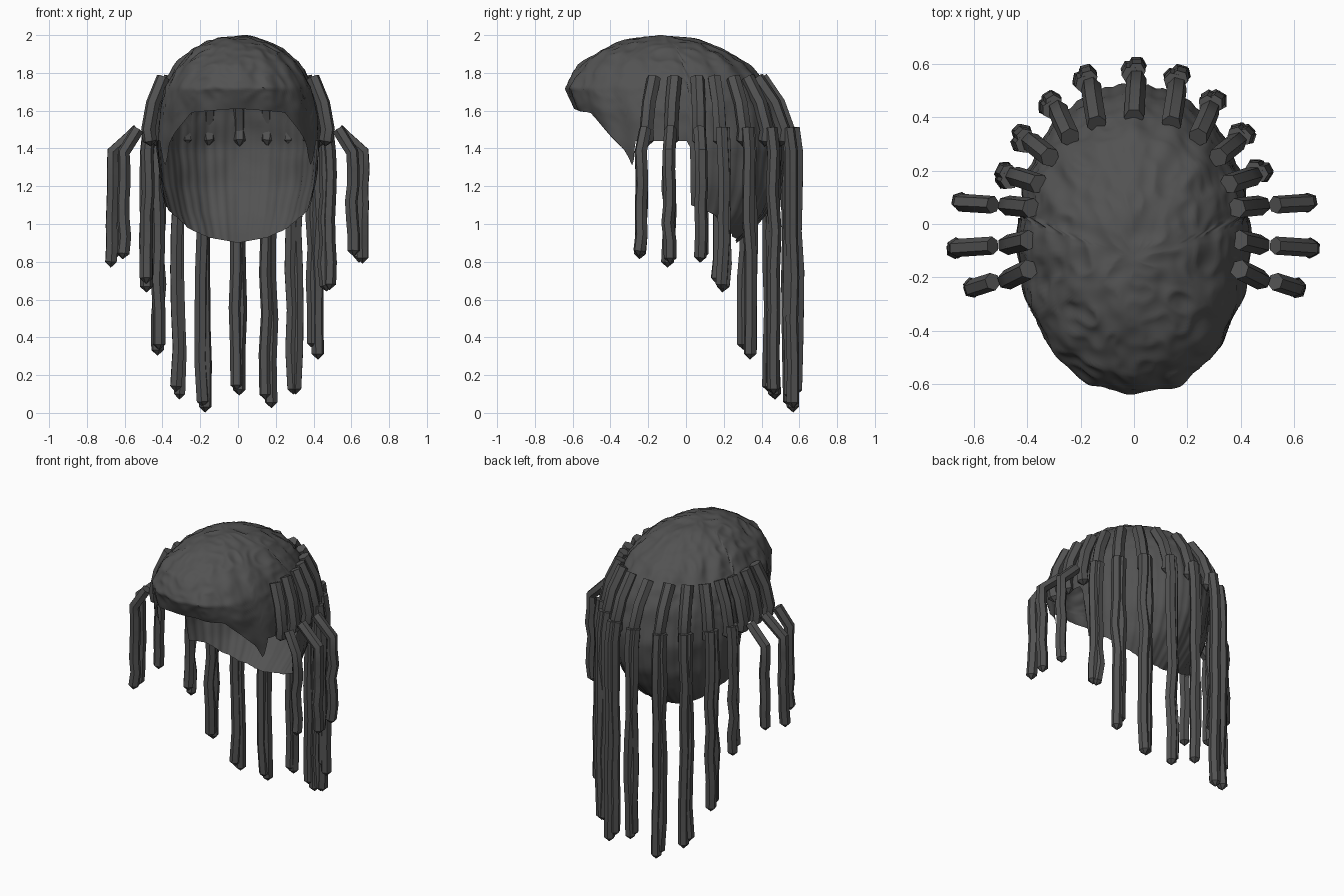
import bpy, bmesh, math, random
from mathutils import Vector, noise

if "Cube" in bpy.data.objects:
    bpy.data.objects.remove(bpy.data.objects["Cube"])

random.seed(4)
hair = bpy.data.materials.new("dark_hair")
hair.diffuse_color = (0.085, 0.085, 0.085, 1)
hair.use_nodes = True
hair.node_tree.nodes["Principled BSDF"].inputs["Base Color"].default_value = hair.diffuse_color


def lerp_table(rows, key):
    """Linear interpolation of all columns of a table by its first column."""
    if key <= rows[0][0]:
        return rows[0][1:]
    for a, b in zip(rows, rows[1:]):
        if key <= b[0]:
            t = (key - a[0]) / (b[0] - a[0])
            return [p + (q - p) * t for p, q in zip(a[1:], b[1:])]
    return rows[-1][1:]


def finish(name, bm, angle):
    me = bpy.data.meshes.new(name)
    bm.to_mesh(me)
    bm.free()
    ob = bpy.data.objects.new(name, me)
    bpy.context.collection.objects.link(ob)
    me.materials.append(hair)
    bpy.context.view_layer.objects.active = ob
    ob.select_set(True)
    bpy.ops.object.shade_smooth_by_angle(angle=math.radians(angle))
    ob.select_set(False)
    return ob


# Hair cap: height -> half width, front y, back y
sections = [(1.995, 0, -.13, -.13), (1.97, .15, -.33, .07), (1.92, .24, -.45, .2),
            (1.84, .33, -.56, .33), (1.72, .40, -.635, .43), (1.6, .43, -.585, .49),
            (1.4, .44, -.51, .53), (1.2, .42, -.47, .50), (1.06, .38, -.4, .43),
            (.97, .34, -.35, .35), (.89, .3, -.3, .25)]
sections = [(math.sqrt(1.995 - r[0]),) + r[1:] for r in sections]
# Lower edge: angle from the front -> height (fringe, sideburn, ear gap, nape)
rim = [(0, 1.61), (32, 1.59), (45, 1.49), (55, 1.4), (62, 1.3), (66, 1.44),
       (97, 1.44), (99, 1.1), (115, 1.05), (130, .98), (150, .93), (180, .9)]

bm = bmesh.new()
N, R = 200, 60
rings = []
for j in range(1, R + 1):
    ring = []
    for i in range(N):
        deg = 360 * i / N
        a = math.radians(deg)
        zr = lerp_table(rim, min(deg, 360 - deg))[0]
        u = math.sqrt(1.995 - zr) * j / R
        w, yf, yb = lerp_table(sections, u)
        yc = -.13 + .08 * min(1, w / .4)
        # front half is squarer in plan than the back half
        e = .86 if math.cos(a) > 0 else 1
        c = math.copysign(abs(math.cos(a)) ** e, math.cos(a))
        sn = math.copysign(abs(math.sin(a)) ** e, math.sin(a))
        p = Vector((w * sn, yc - (yc - yf if c > 0 else yb - yc) * c, 1.995 - u * u))
        # clumped waves, wrinkles on the crown, fine strands at the nape
        crown = min(1, max(0, (p.z - 1.45) * 4))
        d = .01 * noise.noise(p * 8)
        d += crown * .018 * (.22 - abs(noise.noise(p * 13 + Vector((5, 2, 1)))))
        d += .005 * math.cos(16 * a) * max(0, min(1, (w - .15) / .2))
        if zr < 1.2:
            d += .003 * math.cos(50 * a) * (1 - crown)
        out = Vector((p.x, p.y - yc, max(0, p.z - 1.6) * .8)).normalized()
        ring.append(bm.verts.new(p + out * d))
    rings.append(ring)
top = bm.verts.new((0, -.13, 1.997))
for i in range(N):
    k = (i + 1) % N
    bm.faces.new((top, rings[0][i], rings[0][k]))
    for r0, r1 in zip(rings, rings[1:]):
        bm.faces.new((r0[i], r1[i], r1[k], r0[k]))
bmesh.ops.recalc_face_normals(bm, faces=bm.faces)
finish("hair_cap", bm, 60)


def tube(bm, pts, r, sides=6):
    """Low-sided lock along a path, with a small pointed end."""
    pts = [Vector(p) for p in pts]
    prev = first = None
    for i, p in enumerate(pts):
        t = (pts[min(i + 1, len(pts) - 1)] - pts[max(i - 1, 0)]).normalized()
        side = t.cross(Vector((p.x, p.y + .05, 0))).normalized()
        other = side.cross(t)
        ring = [bm.verts.new(p + (side * math.cos(b) + other * math.sin(b)) * r)
                for b in (math.tau * k / sides for k in range(sides))]
        if prev:
            for k in range(sides):
                m = (k + 1) % sides
                bm.faces.new((prev[k], prev[m], ring[m], ring[k]))
        first = first or ring
        prev = ring
    bm.faces.new(first[::-1])
    tip = bm.verts.new(pts[-1] + t * .03)
    for k in range(sides):
        bm.faces.new((prev[k], prev[(k + 1) % sides], tip))


# Locks: root x,y / hanging x,y / end height
locks = [(0, .40, .01, .59, .13), (.14, .375, .175, .56, .045), (.24, .325, .31, .465, .11),
         (.315, .25, .42, .335, .32), (.355, .15, .485, .195, .66), (.385, .06, .65, .08, .82),
         (.395, -.06, .665, -.09, .80), (.395, -.17, .605, -.24, .83)]

for n, (rx, ry, hx, hy, end) in enumerate(locks):
    for s in ((1,) if n == 0 else (1, -1)):
        bm = bmesh.new()
        flare = n >= 5
        ax, ay = (.49, hy * .9) if flare else (hx * .95, hy * .95)
        # upper lock hugging the cap, its root sunk into the surface
        mx, my = rx + (ax - rx) * .58, ry + (ay - ry) * .58
        tube(bm, [(s * rx, ry, 1.775), (s * mx, my, 1.64), (s * ax * .97, ay * .97, 1.5),
                  (s * ax * .95, ay * .95, 1.44)], .038)
        # hanging lock; the back ones have a close twin
        for twin in ((0,) if flare else (0, 1)):
            off = Vector((-hy - .05, s * hx, 0)).normalized() * .022 * twin
            off -= Vector((s * hx, hy + .05, 0)).normalized() * .015 * twin
            low = max(.032, end + random.uniform(-.02, .03) + .03 * twin)
            if n == 1 and s < 0 and twin == 0:
                low = .032
            top_pts = [(s * (ax + .04), ay, 1.5), (s * hx, hy, 1.38)] if flare else \
                      [(s * hx * .97, hy * .97, 1.51), (s * hx, hy, 1.38)]
            path = [Vector(p) + off for p in top_pts]
            for k in range(1, 7):
                z = 1.38 + (low - 1.38) * k / 6
                wob = Vector((random.uniform(-.008, .008), random.uniform(-.008, .008), 0))
                path.append(Vector((s * hx, hy, z)) + off + wob)
            tube(bm, path, .034)
        bmesh.ops.recalc_face_normals(bm, faces=bm.faces)
        finish("lock_%d_%s" % (n, "right" if s > 0 else "left"), bm, 30)
